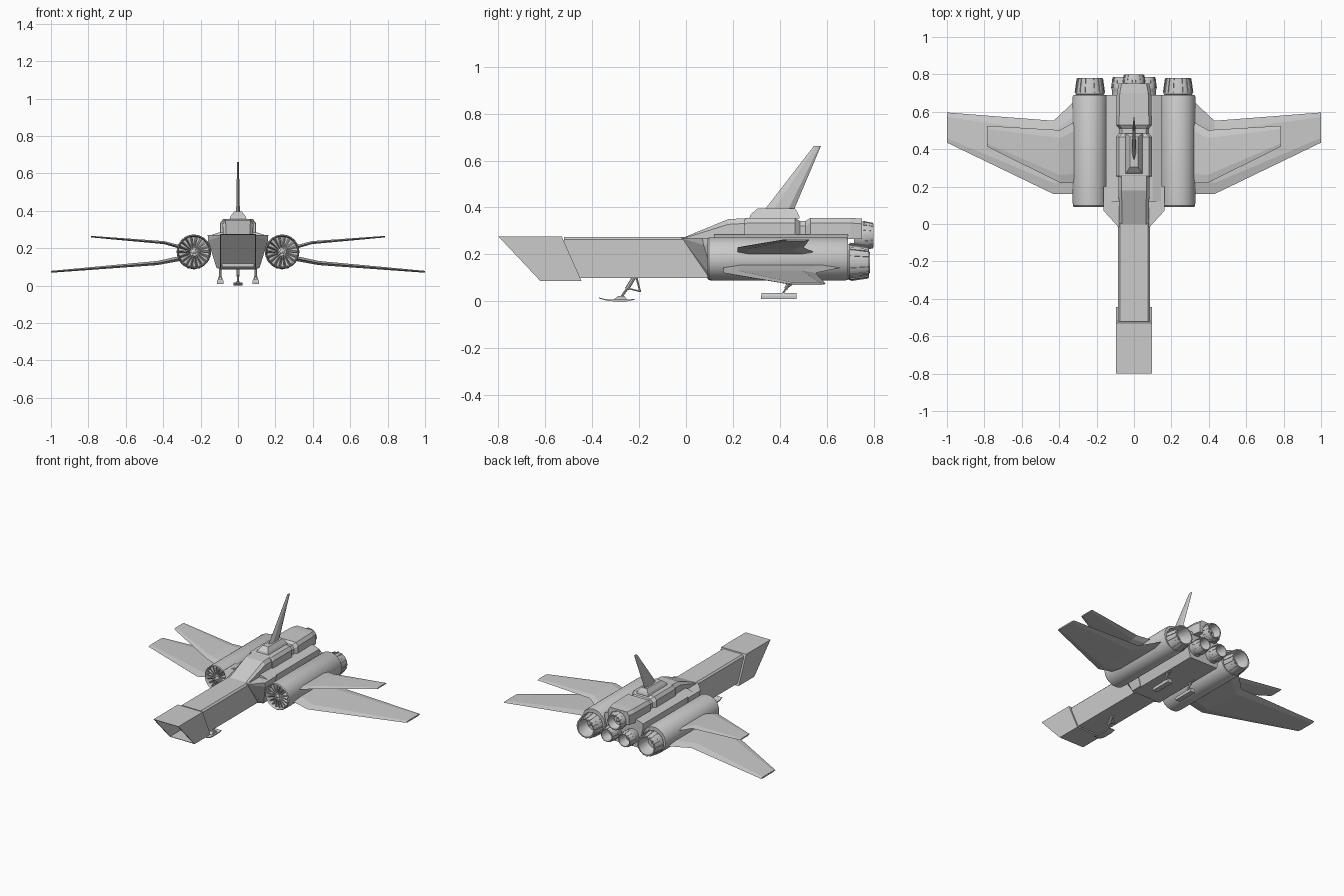
import bpy, bmesh
from math import sin, cos, pi, radians
from mathutils import Vector

if "Cube" in bpy.data.objects:
    bpy.data.objects.remove(bpy.data.objects["Cube"])


def finish(name, bm, smooth=False):
    bmesh.ops.recalc_face_normals(bm, faces=bm.faces)
    me = bpy.data.meshes.new(name)
    bm.to_mesh(me)
    bm.free()
    ob = bpy.data.objects.new(name, me)
    bpy.context.collection.objects.link(ob)
    if smooth:
        bpy.ops.object.select_all(action='DESELECT')
        ob.select_set(True)
        bpy.context.view_layer.objects.active = ob
        bpy.ops.object.shade_smooth_by_angle(angle=radians(30))
    return ob


def add_loft(bm, rings, caps=True, closed=False):
    vs = [[bm.verts.new(p) for p in r] for r in rings]
    n = len(vs[0])
    pairs = list(zip(vs, vs[1:])) + ([(vs[-1], vs[0])] if closed else [])
    for a, b in pairs:
        for i in range(n):
            bm.faces.new((a[i], a[(i + 1) % n], b[(i + 1) % n], b[i]))
    if caps and not closed:
        bm.faces.new(vs[0])
        bm.faces.new(vs[-1])


def loft(name, rings):
    bm = bmesh.new()
    add_loft(bm, rings)
    return finish(name, bm)


def prism(name, profile, w, x=0):
    # (y, z) side profile extruded across x
    return loft(name, [[(x + s * w, y, z) for y, z in profile] for s in (-1, 1)])


def lathe(name, profile, cx, cz, n=32):
    # (radius, y) profile turned about an axis along y, ends capped
    bm = bmesh.new()
    add_loft(bm, [[(cx + r * cos(2 * pi * i / n), y, cz + r * sin(2 * pi * i / n))
                   for i in range(n)] for r, y in profile])
    return finish(name, bm, True)


def rod(name, a, b, r, n=8):
    a, b = Vector(a), Vector(b)
    d = (b - a).normalized()
    u = d.orthogonal().normalized()
    v = d.cross(u)
    bm = bmesh.new()
    add_loft(bm, [[p + r * (u * cos(2 * pi * i / n) + v * sin(2 * pi * i / n))
                   for i in range(n)] for p in (a, b)])
    return finish(name, bm, True)


def radial_blades(name, cx, cz, n, a, b, half, twist=0.0):
    # slabs round a y axis; a and b are the (inner r, outer r, y) ends
    bm = bmesh.new()
    for k in range(n):
        t = 2 * pi * k / n
        rings = []
        for (ri, ro, y), s in ((a, -1), (b, 1)):
            ring = []
            for r, h in ((ri, -half), (ro, -half), (ro, half), (ri, half)):
                h += s * twist * r
                ring.append((cx + r * cos(t) - h * sin(t), y, cz + r * sin(t) + h * cos(t)))
            rings.append(ring)
        add_loft(bm, rings)
    return finish(name, bm)


def nozzle(name, cx, cz, r, y0, y1, ribs):
    lathe(name, [(r * .94, y0 - .03), (r * .94, y0), (r, y0 + .006), (r * .98, y0 + .03),
                 (r * .85, y1), (r * .76, y1), (r * .7, y0 + .03), (r * .55, y0 + .005),
                 (r * .2, y0 + .005), (r * .03, y0 + .03)], cx, cz)
    radial_blades(name + "_ribs", cx, cz, ribs, (r * .9, r * 1.05, y0 + .012),
                  (r * .78, r * .91, y1 - .003), r * .07)


# nose intake: slanted box with a hollow front
nose = prism("nose_intake", [(-.8, .277), (-.53, .277), (-.445, .086), (-.62, .086)], .097)
bm = bmesh.new()
bm.from_mesh(nose.data)
front = min(bm.faces, key=lambda f: f.calc_center_median().y)
bmesh.ops.inset_region(bm, faces=[front], thickness=.01)
deep = bmesh.ops.extrude_face_region(bm, geom=[front])
bmesh.ops.translate(bm, vec=(0, .13, 0), verts=[v for v in deep["geom"] if isinstance(v, bmesh.types.BMVert)])
if front.is_valid:
    bm.faces.remove(front)
bmesh.ops.recalc_face_normals(bm, faces=bm.faces)
bm.to_mesh(nose.data)
bm.free()

# long neck with chamfered top edges
loft("neck", [[(-.085, y, .1), (.085, y, .1), (.085, y, .264), (.074, y, .275),
               (-.074, y, .275), (-.085, y, .264)] for y in (-.52, .12)])

# main body between the engine pods
loft("main_body", [[(-.11, y, .092), (.11, y, .092), (.15, y, .24), (.15, y, .268), (.1, y, .285),
                    (-.1, y, .285), (-.15, y, .268), (-.15, y, .24)] for y in (.12, .69)])

# swept shoulder intakes beside the neck
for s, side in ((-1, "left"), (1, "right")):
    bm = bmesh.new()
    for p in [(.08, -.02, .27), (.162, .07, .27), (.162, .2, .27), (.08, .2, .27),
              (.08, -.01, .255), (.16, .075, .24), (.08, .1, .095), (.115, .12, .095),
              (.115, .2, .095), (.08, .2, .095), (.155, .2, .24)]:
        bm.verts.new((s * p[0], p[1], p[2]))
    bmesh.ops.convex_hull(bm, input=bm.verts)
    bmesh.ops.dissolve_limit(bm, angle_limit=.01, verts=bm.verts, edges=bm.edges)
    finish(side + "_shoulder", bm)

# canopy and dorsal spine: (y, half width, top z)
def spine(name, stations):
    loft(name, [[(-w, y, .265), (w, y, .265), (w, y, max(.27, h - .022)), (w - .016, y, h),
                 (.016 - w, y, h), (-w, y, max(.27, h - .022))] for y, w, h in stations])

spine("canopy", [(-.005, .08, .274), (.18, .082, .35), (.27, .084, .355)])
spine("spine", [(.25, .094, .35), (.262, .096, .356), (.465, .096, .356), (.485, .08, .342),
                (.51, .08, .342), (.53, .096, .356), (.7, .092, .356), (.75, .082, .352)])

# tail fin and its plinth
loft("fin_base", [[(-w, a, z), (w, a, z), (w, b, z), (-w, b, z)]
                  for w, a, b, z in ((.047, .27, .485, .353), (.04, .275, .48, .37), (.022, .305, .465, .395))])
loft("tail_fin", [[(0, a, z), (w, a + .3 * (b - a), z), (w, b - .2 * (b - a), z), (0, b, z),
                   (-w, b - .2 * (b - a), z), (-w, a + .3 * (b - a), z)]
                  for w, a, b, z in ((.01, .335, .46, .39), (.005, .545, .575, .662))])


def wing(name, s, stations):
    # stations: x, leading y, trailing y, z, half thickness
    rings = []
    for x, a, b, z, t in stations:
        c = b - a
        rings.append([(s * x, a, z), (s * x, a + .15 * c, z + t), (s * x, b - .15 * c, z + t),
                      (s * x, b, z), (s * x, b - .15 * c, z - t), (s * x, a + .15 * c, z - t)])
    loft(name, rings)


for s, side in ((-1, "left"), (1, "right")):
    x = s * .236
    # engine pod with open front, fan and exhaust
    lathe(side + "_engine_pod", [(.02, .15), (.08, .15), (.082, .1), (.086, .092), (.091, .098), (.092, .12),
                                 (.092, .68), (.088, .69), (.02, .69)], x, .181, 40)
    radial_blades(side + "_fan", x, .181, 18, (.012, .081, .108), (.012, .081, .148), .003, .06)
    lathe(side + "_fan_hub", [(.002, .098), (.012, .105), (.02, .125), (.02, .152)], x, .181, 20)
    nozzle(side + "_main_nozzle", x, .168, .078, .69, .78, 16)
    nozzle(side + "_inner_nozzle", s * .068, .165, .052, .715, .785, 12)
    # paired wings
    wing(side + "_lower_wing", s, [(.25, .16, .72, .158, .014), (.32, .16, .655, .143, .013),
                                   (.43, .16, .552, .121, .011), (1, .435, .596, .074, .005)])
    wing(side + "_upper_wing", s, [(.25, .22, .58, .19, .01), (.32, .22, .545, .209, .009),
                                   (.395, .22, .502, .23, .008), (.787, .415, .525, .262, .004)])
    # rear landing skid
    g = s * .095
    loft(side + "_rear_skid", [[(g - w, a, z), (g + w, a, z), (g + w, .47, z), (g - w, .47, z)]
                               for w, a, z in ((.018, .32, .01), (.018, .32, .022), (.012, .322, .036))])
    for k in (-1, 1):
        rod(side + "_rear_fork", (g + k * .01, .41, .03), (g, .43, .06), .004)
    rod(side + "_rear_leg", (g, .425, .052), (g, .445, .1), .007)
    rod(side + "_rear_brace", (g, .425, .055), (g, .49, .1), .004)

# central upper exhaust
nozzle("upper_nozzle", 0, .28, .06, .745, .8, 14)

# front ski and strut
prism("front_ski", [(-.37, .012), (-.34, .003), (-.31, 0), (-.25, 0), (-.22, .006),
                    (-.22, .011), (-.25, .007), (-.31, .008), (-.34, .009), (-.37, .016)], .024)
prism("front_ankle", [(-.31, .006), (-.25, .006), (-.262, .022), (-.29, .022)], .012)
rod("front_leg_lower", (0, -.28, .012), (0, -.25, .055), .005)
rod("front_leg_upper", (0, -.252, .052), (0, -.22, .105), .009)
rod("front_link", (0, -.25, .056), (0, -.195, .042), .003)
rod("front_brace", (0, -.195, .04), (0, -.212, .105), .004)
